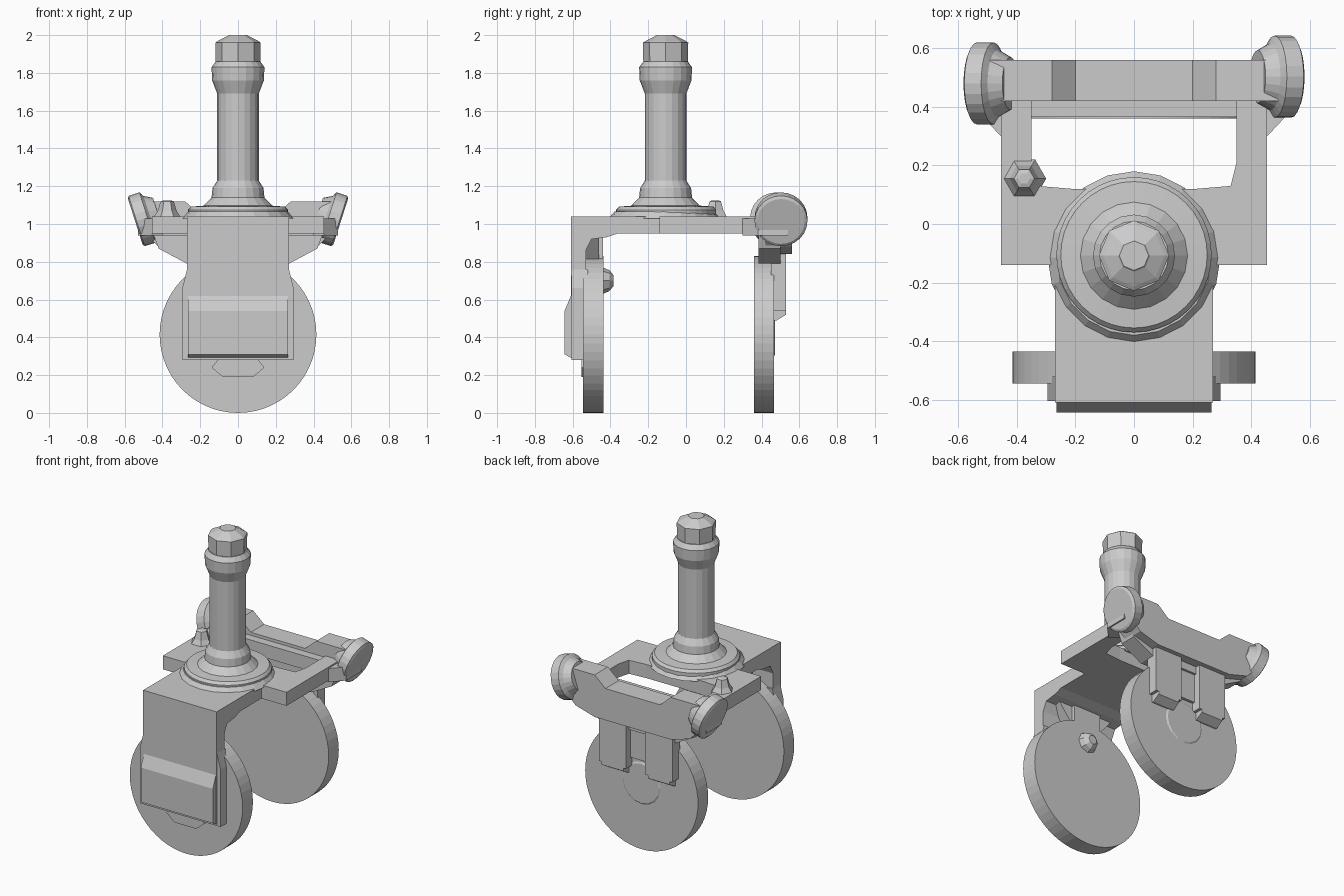
import bpy, bmesh, math
from mathutils import Vector, Matrix

if "Cube" in bpy.data.objects:
    bpy.data.objects.remove(bpy.data.objects["Cube"])


def finish(name, bm):
    bmesh.ops.recalc_face_normals(bm, faces=bm.faces)
    me = bpy.data.meshes.new(name)
    bm.to_mesh(me)
    bm.free()
    ob = bpy.data.objects.new(name, me)
    bpy.context.collection.objects.link(ob)
    return ob


def prism(name, pts, axis, lo, hi):
    """Extrude a 2D outline along x, y or z."""
    place = {'x': lambda p, d: (d, p[0], p[1]),
             'y': lambda p, d: (p[0], d, p[1]),
             'z': lambda p, d: (p[0], p[1], d)}[axis]
    bm = bmesh.new()
    a = [bm.verts.new(place(p, lo)) for p in pts]
    b = [bm.verts.new(place(p, hi)) for p in pts]
    bm.faces.new(a)
    bm.faces.new(b)
    for i in range(len(pts)):
        j = (i + 1) % len(pts)
        bm.faces.new((a[i], a[j], b[j], b[i]))
    return finish(name, bm)


def lathe(name, profile, centre, axis=(0, 0, 1), n=24):
    """Revolve (radius, height) pairs about an axis."""
    rot = Vector((0, 0, 1)).rotation_difference(Vector(axis)).to_matrix().to_4x4()
    m = Matrix.Translation(centre) @ rot
    bm = bmesh.new()
    rings = [[bm.verts.new(m @ Vector((r * math.cos(2 * math.pi * k / n),
                                       r * math.sin(2 * math.pi * k / n), h)))
              for k in range(n)] for r, h in profile]
    for p, q in zip(rings, rings[1:]):
        for k in range(n):
            j = (k + 1) % n
            bm.faces.new((p[k], p[j], q[j], q[k]))
    bm.faces.new(rings[0])
    bm.faces.new(rings[-1])
    return finish(name, bm)


def mirrored(right):
    """Complete an outline from its right half."""
    return right + [(-x, y) for x, y in reversed(right)]


def box(name, x, y, z):
    return prism(name, [(x[0], y[0]), (x[1], y[0]), (x[1], y[1]), (x[0], y[1])], 'z', *z)


# Deck with two arms reaching back around the opening
prism('deck', mirrored([(.27, -.61), (.27, -.14), (.455, -.14), (.455, .45), (.35, .45),
                        (.35, .21), (.33, .13), (.21, .12)]), 'z', .95, 1.04)
box('deck_rear_bar', (-.44, .44), (.365, .45), (.94, 1.03))

# Front leg plate, flared lower frame and raised pad
prism('front_leg', [(-.61, 1.04), (-.61, .29), (-.53, .29), (-.53, .86), (-.5, .92),
                    (-.42, .93), (-.36, .95), (-.36, 1.0)], 'x', -.27, .27)
prism('front_leg_frame', mirrored([(.295, .28), (.295, .66), (.27, .76)]), 'y', -.605, -.52)
prism('front_pad', [(-.605, .63), (-.643, .54), (-.643, .31), (-.605, .29)], 'x', -.265, .265)

# Disc wheels
wheel = [(.39, -.052), (.415, -.04), (.415, .04), (.39, .052)]
wheel_front = lathe('front_wheel', [(.415, -.054), (.415, .054)], (0, -.49, .415), (0, 1, 0), 56)
wheel_back = lathe('back_wheel', [(.415, -.053), (.415, .053)], (0, .413, .415), (0, 1, 0), 56)

# Front wheel hanger and inner hub knob
box('front_hanger', (-.1, .1), (-.545, -.44), (.74, .95))
prism('front_hanger_brace', mirrored([(.22, .95), (.1, .8)]), 'y', -.54, -.46)
lathe('front_hub_knob', [(.07, 0), (.055, .035), (.03, .055)], (0, -.44, .7), (0, 1, 0), 8)
prism('front_wheel_boss', mirrored([(.08, .19), (.14, .24), (.1, .29)]), 'y', -.553, -.53)

# Rear crossbeam with a lowered middle and tapering underside
prism('rear_beam', mirrored([(.2, 1.05), (.28, 1.12), (.5, 1.12), (.49, .95),
                             (.42, .88), (.28, .84)]), 'y', .42, .56)
prism('rear_beam_web', mirrored([(.45, .95), (.42, .87), (.27, .79)]), 'y', .385, .5)

# Two prongs gripping the back wheel, with a slot between
for s, side in ((-1, 'left'), (1, 'right')):
    x = sorted((s * .07, s * .27))
    box('rear_prong_' + side, x, (.45, .53), (.54, .86))
    prism('rear_prong_foot_' + side, [(.45, .55), (.53, .55), (.53, .52), (.48, .49), (.45, .49)],
          'x', *sorted((s * .09, s * .25)))
lathe('back_hub_boss', [(.15, 0), (.13, .012)], (0, .46, .44), (0, 1, 0), 16)
box('rear_slot_back', (-.08, .08), (.45, .485), (.6, .86))

# Tilted end discs on the crossbeam
for s, side, y in ((-1, 'left', .48), (1, 'right', .503)):
    lathe('end_disc_' + side,
          [(.09, -.09), (.115, -.045), (.14, -.03), (.14, .03), (.125, .038), (.06, .038)],
          (s * .508, y, 1.025), (s * math.cos(.31), 0, -math.sin(.31)), 24)
    # Sloped shoulder from arm to disc
    prism('disc_shoulder_' + side, [(s * .4, .33), (s * .455, .3), (s * .53, .38),
                                    (s * .53, .54), (s * .4, .54)], 'z', .94, 1.03)

# Flange and upright stem
lathe('flange', [(.265, 1.03), (.265, 1.075), (.25, 1.092), (.14, 1.1)], (0, -.105, 0), n=40)
lathe('flange_skirt', [(.295, 1.03), (.265, 1.065)], (0, -.115, 0), n=20)
lathe('stem', [(.19, 1.09), (.14, 1.14), (.135, 1.19), (.11, 1.23), (.11, 1.69), (.137, 1.76),
               (.14, 1.83), (.118, 1.86)], (0, -.108, 0), n=20)
lathe('stem_cap', [(.118, 1.85), (.12, 1.96), (.105, 1.97), (.055, 1.995), (.05, 2.0)],
      (0, -.108, 0), n=8)

# Small lever knob on the left arm
lathe('arm_knob', [(.075, 1.03), (.05, 1.07), (.035, 1.12), (.02, 1.125)], (-.375, .155, 0), n=6)
